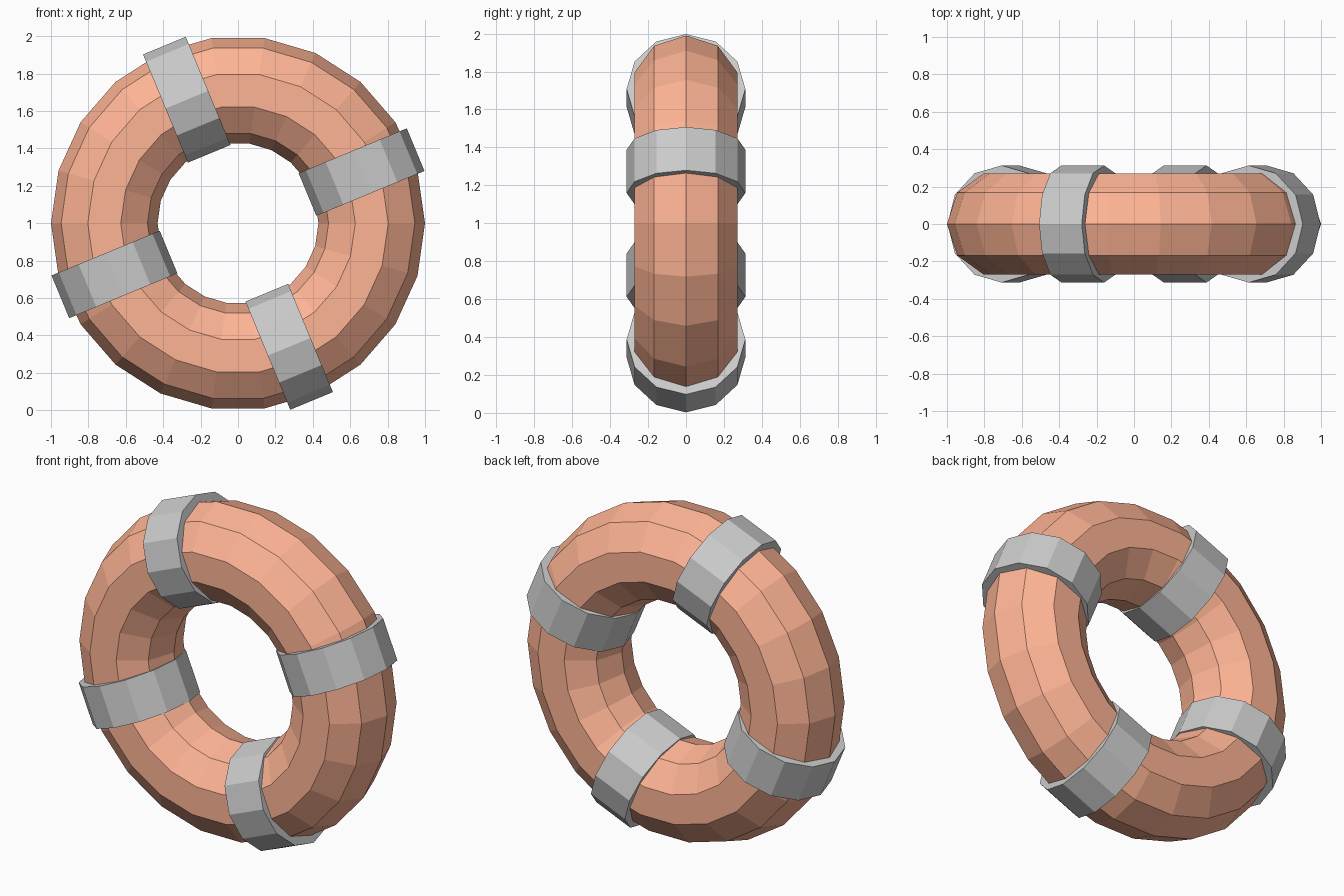
import bpy
from math import radians, cos, sin

if "Cube" in bpy.data.objects:
    bpy.data.objects.remove(bpy.data.objects["Cube"])

CENTRE_Z = 1.0
MAJOR = 0.715   # ring centre line radius

# Orange low-poly float ring, standing upright
bpy.ops.mesh.primitive_torus_add(
    major_radius=MAJOR, minor_radius=0.285,
    major_segments=22, minor_segments=10,
    location=(0, 0, CENTRE_Z), rotation=(radians(90), 0, 0))
ring = bpy.context.object
ring.name = "float_ring"
bpy.ops.object.shade_flat()
orange = bpy.data.materials.new("orange")
orange.diffuse_color = (1.0, 0.46, 0.30, 1)
orange.use_nodes = True
orange.node_tree.nodes["Principled BSDF"].inputs["Base Color"].default_value = orange.diffuse_color
ring.data.materials.append(orange)

# Four straight grey bands wrapped around the tube
for i in range(4):
    a = radians(22.5 + 90 * i)
    bpy.ops.mesh.primitive_cylinder_add(
        vertices=12, radius=0.313, depth=0.247,
        location=(MAJOR * cos(a), 0, CENTRE_Z + MAJOR * sin(a)),
        rotation=(0, -a, 0))
    band = bpy.context.object
    band.name = f"band_{i + 1}"
    bpy.ops.object.shade_flat()
